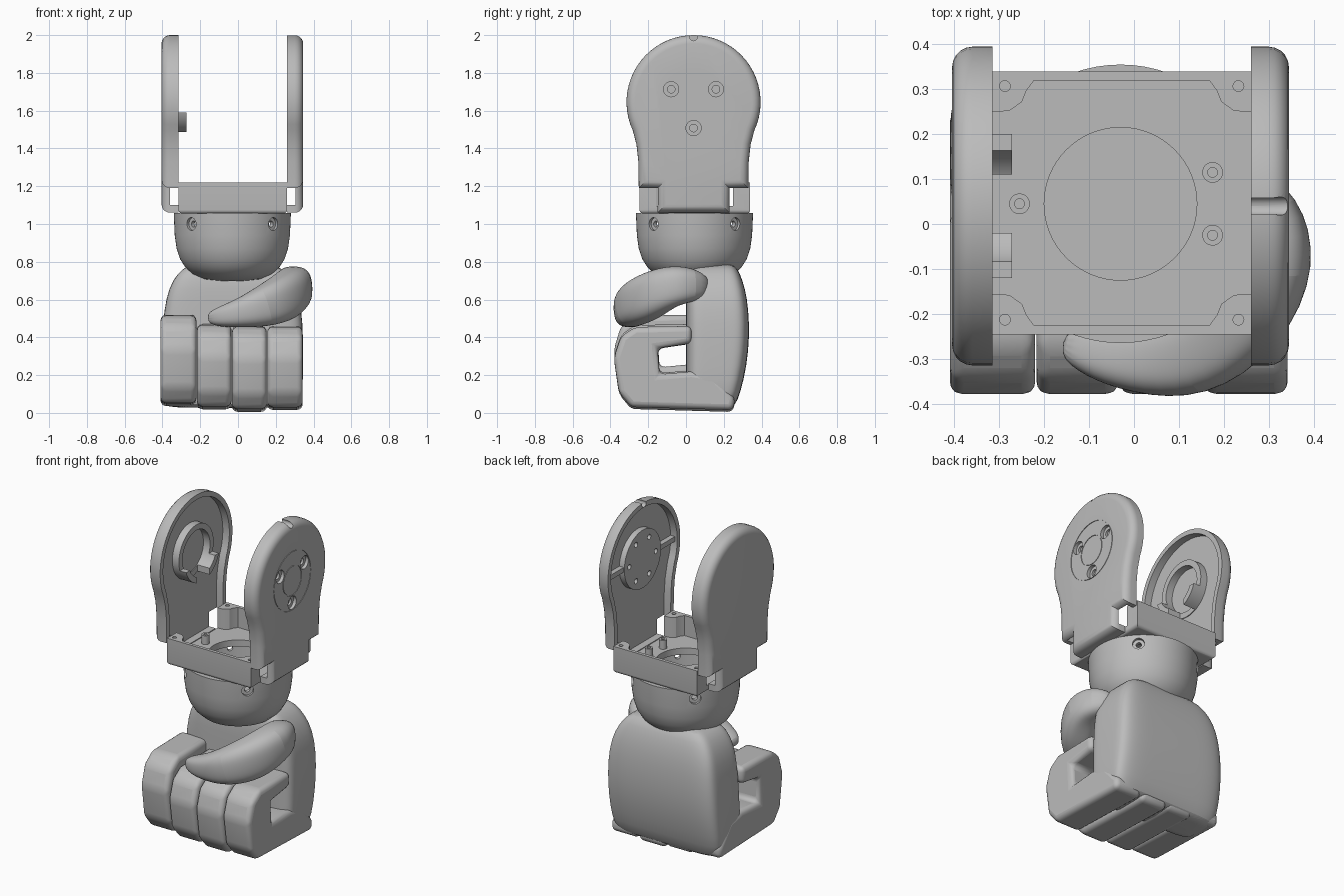
import bpy, bmesh, math
from mathutils import Vector

cube = bpy.data.objects.get("Cube")
if cube:
    bpy.data.objects.remove(cube)

grey = bpy.data.materials.new("plain grey")
grey.use_nodes = True
COLOUR = (0.5, 0.5, 0.5, 1)
grey.diffuse_color = COLOUR
grey.node_tree.nodes["Principled BSDF"].inputs["Base Color"].default_value = COLOUR
MID_Y, HUB_Z, MID_X = 0.04, 1.645, -0.03


def finish(name, bm):
    bmesh.ops.recalc_face_normals(bm, faces=bm.faces[:])
    mesh = bpy.data.meshes.new(name)
    bm.to_mesh(mesh)
    bm.free()
    mesh.materials.append(grey)
    ob = bpy.data.objects.new(name, mesh)
    bpy.context.collection.objects.link(ob)
    return ob


def loft(name, rings):
    bm = bmesh.new()
    rows = [[bm.verts.new(p) for p in ring] for ring in rings]
    for a, b in zip(rows, rows[1:]):
        for i in range(len(a)):
            j = (i + 1) % len(a)
            bm.faces.new((a[i], a[j], b[j], b[i]))
    bm.faces.new(rows[0])
    bm.faces.new(rows[-1])
    return finish(name, bm)


def oval(centre, u, v, power=2.0, n=32):
    def curve(t):
        return math.copysign(abs(t) ** (2 / power), t)
    angles = [math.tau * i / n for i in range(n)]
    return [centre + u * curve(math.cos(a)) + v * curve(math.sin(a)) for a in angles]


def prism(name, pts, a, b, axis="x", round_b=0):
    """Extrude a flat outline from a to b; round_b softens the rim at b."""
    def place(p, t):
        return Vector((t, *p)) if axis == "x" else Vector((*p, t))
    ob = loft(name, [[place(p, a) for p in pts], [place(p, b) for p in pts]])
    if round_b:
        bm = bmesh.new()
        bm.from_mesh(ob.data)
        k = 0 if axis == "x" else 2
        rim = [e for e in bm.edges if all(abs(v.co[k] - b) < 1e-5 for v in e.verts)]
        bmesh.ops.bevel(bm, geom=rim, offset=round_b, segments=5, profile=0.5, affect="EDGES")
        bm.to_mesh(ob.data)
        bm.free()
    return ob


def box(name, lo, hi):
    pts = [(lo[1], lo[2]), (hi[1], lo[2]), (hi[1], hi[2]), (lo[1], hi[2])]
    return prism(name, pts, lo[0], hi[0])


def rod(name, p, q, r, n=40):
    p, q = Vector(p), Vector(q)
    turn = (q - p).to_track_quat("Z", "Y")
    u, v = turn @ Vector((r, 0, 0)), turn @ Vector((0, r, 0))
    return loft(name, [oval(p, u, v, n=n), oval(q, u, v, n=n)])


def cut(ob, *cutters):
    for c in cutters:
        mod = ob.modifiers.new("cut", "BOOLEAN")
        mod.operation, mod.solver, mod.object = "DIFFERENCE", "EXACT", c
        bpy.context.view_layer.objects.active = ob
        bpy.ops.object.modifier_apply(modifier=mod.name)
        bpy.data.objects.remove(c)
    return ob


def tube(name, x0, x1, outer, inner):
    ob = rod(name, (x0, MID_Y, HUB_Z), (x1, MID_Y, HUB_Z), outer, 64)
    return cut(ob, rod("bore", (x0 - 0.1, MID_Y, HUB_Z), (x1 + 0.1, MID_Y, HUB_Z), inner, 64))


def subdivide(ob, levels):
    mod = ob.modifiers.new("smooth", "SUBSURF")
    mod.levels = mod.render_levels = levels


# Side plates: round head, gently waisted sides and a narrower foot
def plate_outline(inset, foot):
    r = 0.355 - inset
    arc = [math.radians(-25 + 230 * i / 40) for i in range(41)]
    head = [(MID_Y + r * math.cos(a), HUB_Z + r * math.sin(a)) for a in arc]
    side = [(0.29, 1.19), (0.292, 1.33), (0.302, 1.42)]
    if foot:
        side = [(0.19, 1.06), (0.19, 1.19)] + side
    else:
        side[0] = (0.29, 1.1)
    right = [(MID_Y + w - inset, z) for w, z in side]
    left = [(MID_Y - w + inset, z) for w, z in reversed(side)]
    return right + head + left


def side_plate(name, inner, outer, floor):
    ob = prism(name, plate_outline(0, True), inner, outer, round_b=0.045)
    start = inner + (0.05 if inner > outer else -0.05)
    return cut(ob, prism("recess", plate_outline(0.03, False), start, floor))


left_plate = side_plate("left_side_plate", 0.26, 0.345, 0.305)
right_plate = side_plate("right_side_plate", -0.315, -0.405, -0.36)

# Hub disc, ribs and screw holes of the left plate
disc = rod("left_hub_disc", (0.31, MID_Y, HUB_Z), (0.27, MID_Y, HUB_Z), 0.18, 64)
for i in range(6):
    a = math.tau * i / 6
    y, z = MID_Y + 0.13 * math.cos(a), HUB_Z + 0.13 * math.sin(a)
    cut(disc, rod("pin_hole", (0.25, y, z), (0.295, y, z), 0.016, 16))
for s, word in ((-1, "front"), (1, "back")):
    ys = sorted((MID_Y + s * 0.17, MID_Y + s * 0.335))
    box(word + "_hub_rib", (0.275, ys[0], HUB_Z - 0.015), (0.31, ys[1], HUB_Z + 0.015))
for deg in (30, 150, 270):
    a = math.radians(deg)
    y, z = MID_Y + 0.137 * math.cos(a), HUB_Z + 0.137 * math.sin(a)
    cut(left_plate, rod("screw_well", (0.325, y, z), (0.4, y, z), 0.04))
    cut(left_plate, rod("screw_bore", (0.312, y, z), (0.4, y, z), 0.02))
for r in (0.09, 0.18):
    cut(left_plate, tube("groove", 0.341, 0.4, r + 0.002, r - 0.002))
cut(left_plate, rod("top_notch", (0.2, MID_Y, 1.99), (0.4, MID_Y, 1.99), 0.02, 24))

# Open collar of the right plate, tall only at its two lower tabs
collar = tube("right_hub_collar", -0.365, -0.272, 0.17, 0.135)
cut(collar, box("upper_trim", (-0.315, -0.3, 1.59), (-0.2, 0.4, 1.9)),
    box("lower_trim", (-0.315, -0.3, 1.4), (-0.2, 0.4, 1.48)),
    box("gap", (-0.355, -0.02, 1.4), (-0.2, 0.11, 1.6)))

# Tray between the plates, with a cavity, a round opening and corner bosses
CX, CY = -0.0275, 0.047
tray_pts = [(CX + sx * 0.2875, CY + sy * 0.293) for sx, sy in ((-1, -1), (1, -1), (1, 1), (-1, 1))]
tray = prism("wrist_tray", tray_pts, 1.22, 1.055, "z", 0.02)
corner = [(0.32, 0.2), (0.25, 0.205), (0.222, 0.225), (0.212, 0.25), (0.195, 0.273)]
cavity = []
for sx, sy in ((1, 1), (-1, 1), (-1, -1), (1, -1)):
    pts = [(CX + sx * x, CY + sy * y) for x, y in corner]
    cavity += pts if sx == sy else pts[::-1]
cut(tray, prism("cavity", cavity, 1.095, 1.3, "z"),
    rod("opening", (MID_X, 0.045, 1.0), (MID_X, 0.045, 1.3), 0.17, 64))
for sx in (-1, 1):
    for sy in (-1, 1):
        x, y = CX + sx * 0.26, CY + sy * 0.26
        cut(tray, rod("corner_hole", (x, y, 1.17), (x, y, 1.3), 0.012, 16))
for i, (x, y) in enumerate(((-0.255, 0.045), (0.175, 0.115), (0.175, -0.025))):
    post = rod("tray_post_%d" % (i + 1), (x, y, 1.09), (x, y, 1.15), 0.023, 24)
    cut(post, rod("post_bore", (x, y, 1.11), (x, y, 1.2), 0.011, 16))

# Wrist cup with four diagonal screw wells
cup_profile = [(0.06, 0.698), (0.15, 0.708), (0.21, 0.735), (0.25, 0.772), (0.277, 0.815),
               (0.295, 0.87), (0.305, 0.94), (0.31, 1.057), (0.27, 1.057), (0.26, 0.86), (0.2, 0.8)]
cup = loft("wrist_cup", [oval(Vector((MID_X, 0.045, z)), Vector((r, 0, 0)), Vector((0, r, 0)), n=72)
                         for r, z in cup_profile])
for sx in (-1, 1):
    for sy in (-1, 1):
        out = Vector((sx, sy, 0)).normalized()
        c = Vector((MID_X, 0.045, 1.0))
        cut(cup, rod("well", c + out * 0.29, c + out * 0.4, 0.034, 24))
        cut(cup, rod("bore", c + out * 0.2, c + out * 0.4, 0.016, 16))

# Palm: rounded slab, full at the knuckles and narrowing to the wrist
palm_levels = [(0.025, -0.35, 0.28, 0.04, 0.23), (0.04, -0.39, 0.32, 0.01, 0.26),
               (0.1, -0.41, 0.342, 0, 0.287), (0.25, -0.41, 0.345, 0, 0.322),
               (0.4, -0.405, 0.345, 0, 0.336), (0.55, -0.39, 0.337, 0, 0.331),
               (0.66, -0.367, 0.31, 0, 0.313), (0.74, -0.32, 0.26, 0.01, 0.285),
               (0.78, -0.27, 0.21, 0.04, 0.26), (0.79, -0.2, 0.14, 0.08, 0.22)]
palm = loft("palm", [oval(Vector(((x0 + x1) / 2, (y0 + y1) / 2, z)), Vector(((x1 - x0) / 2, 0, 0)),
                          Vector((0, (y1 - y0) / 2, 0)), 6, 64)
                     for z, x0, x1, y0, y1 in palm_levels])
subdivide(palm, 1)

# Curled fingers
curl = [(0.25, 0), (-0.29, 0.015), (-0.355, 0.09), (-0.382, 0.27), (-0.345, 0.38), (-0.27, 0.43),
        (0.03, 0.435), (0.03, 0.345), (-0.15, 0.32), (-0.14, 0.185), (0.03, 0.2), (0.15, 0.18), (0.26, 0.06)]
fingers = [("little_finger", -0.41, -0.22, 0.035, 0.52), ("ring_finger", -0.217, -0.035, 0.018, 0.47),
           ("middle_finger", -0.032, 0.152, 0.005, 0.46), ("index_finger", 0.155, 0.342, 0.015, 0.46)]
for name, x0, x1, low, top in fingers:
    scale = (top - low) / 0.435
    finger = prism(name, [(y, low + z * scale) for y, z in curl], x0, x1)
    mod = finger.modifiers.new("soft edges", "BEVEL")
    mod.width, mod.segments, mod.limit_method = 0.03, 4, "ANGLE"
    mod.angle_limit = math.radians(20)

# Thumb folded across the fingers
thumb_path = [((0.22, 0.11, 0.66), 0.05, 0.05), ((0.29, 0.03, 0.68), 0.09, 0.095),
              ((0.31, -0.08, 0.675), 0.105, 0.112), ((0.25, -0.21, 0.61), 0.105, 0.13),
              ((0.13, -0.3, 0.56), 0.1, 0.11), ((0.0, -0.3, 0.525), 0.08, 0.075),
              ((-0.1, -0.28, 0.507), 0.06, 0.053), ((-0.16, -0.265, 0.5), 0.03, 0.028)]
points = [Vector(p) for p, _, _ in thumb_path]
rings = []
for i, (p, wide, tall) in enumerate(thumb_path):
    along = points[min(i + 1, len(points) - 1)] - points[max(i - 1, 0)]
    side = along.cross(Vector((0, 0, 1))).normalized()
    rings.append(oval(points[i], side * wide, side.cross(along).normalized() * tall, 2.7, 20))
subdivide(loft("thumb", rings), 2)

# Smooth shading with crisp edges kept
bpy.ops.object.select_all(action="DESELECT")
for ob in bpy.context.scene.objects:
    if ob.type == "MESH":
        ob.select_set(True)
        bpy.context.view_layer.objects.active = ob
bpy.ops.object.shade_smooth_by_angle(angle=math.radians(32))
